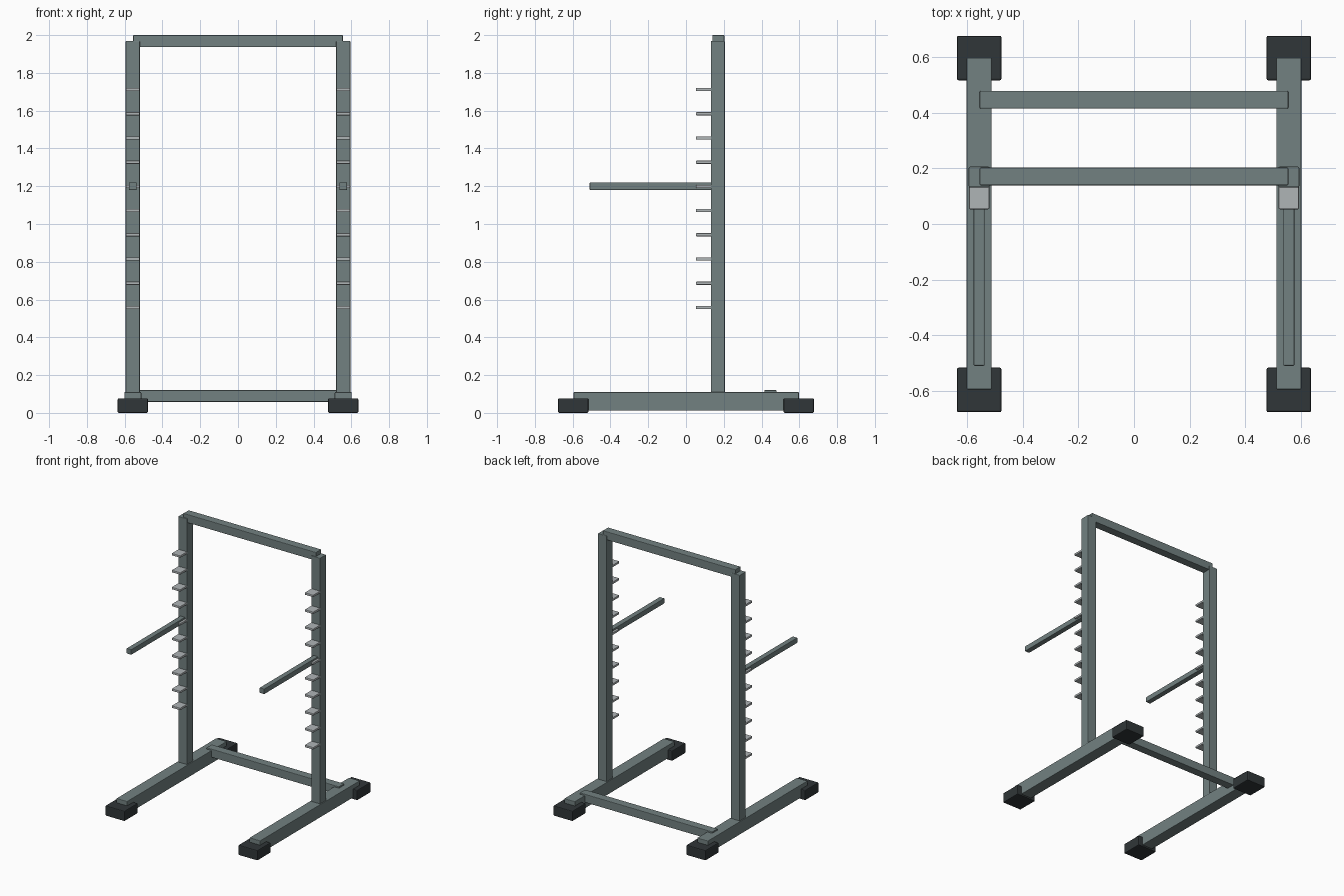
import bpy, bmesh

if "Cube" in bpy.data.objects:
    bpy.data.objects.remove(bpy.data.objects["Cube"])


def material(name, rgb):
    m = bpy.data.materials.new(name)
    m.diffuse_color = (*rgb, 1)
    m.use_nodes = True
    m.node_tree.nodes["Principled BSDF"].inputs["Base Color"].default_value = m.diffuse_color
    return m


FRAME = material("frame_steel", (0.17, 0.22, 0.22))
PLATE = material("bare_steel", (0.43, 0.46, 0.47))
RUBBER = material("rubber", (0.03, 0.037, 0.04))


def box(name, x, y, z, mat, bevel=0.004):
    """Bevelled box from (min, max) ranges on each axis."""
    bm = bmesh.new()
    bmesh.ops.create_cube(bm, size=1)
    for v in bm.verts:
        v.co = [(lo + hi) / 2 + c * (hi - lo) for c, (lo, hi) in zip(v.co, (x, y, z))]
    bmesh.ops.bevel(bm, geom=bm.edges[:], offset=bevel, segments=2,
                    profile=0.5, affect='EDGES')
    mesh = bpy.data.meshes.new(name)
    bm.to_mesh(mesh)
    bm.free()
    mesh.materials.append(mat)
    obj = bpy.data.objects.new(name, mesh)
    bpy.context.collection.objects.link(obj)


def around(centre, width):
    return (centre - width / 2, centre + width / 2)


for side, label in ((-1, "left"), (1, "right")):
    cx = side * 0.557
    # Floor rail with a rubber foot at each end
    box(f"{label}_base_rail", around(cx, 0.09), (-0.595, 0.598), (0.012, 0.11), FRAME)
    for end, name in ((-1, "front"), (1, "back")):
        box(f"{label}_{name}_foot", around(cx, 0.16), around(end * 0.597, 0.16),
            (0, 0.077), RUBBER, 0.006)
    # Upright, safety arm and bar catches
    box(f"{label}_upright", around(cx, 0.075), (0.132, 0.206), (0.10, 1.969), FRAME)
    box(f"{label}_safety_arm", around(cx, 0.04), (-0.51, 0.14), (1.18, 1.22), FRAME)
    for i in range(10):
        box(f"{label}_catch_{i + 1}", around(cx, 0.073), (0.053, 0.14),
            around(0.558 + i * 0.1282, 0.017), PLATE)

# Bars joining the two sides
box("top_crossbar", (-0.555, 0.555), (0.139, 0.203), (1.937, 2.0), FRAME)
box("base_crossbar", (-0.555, 0.555), (0.415, 0.479), (0.058, 0.121), FRAME)
